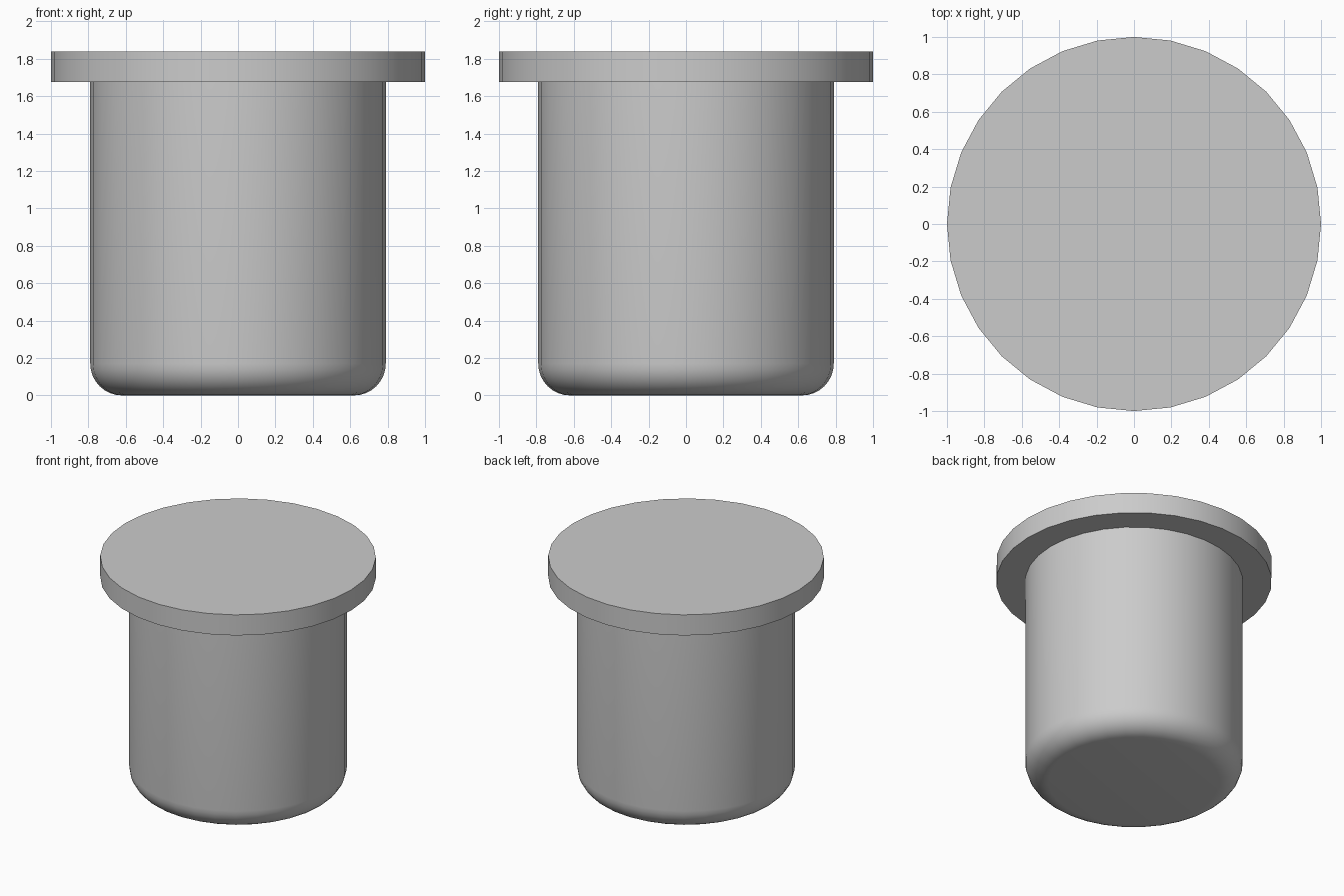
import bpy, bmesh, math

if "Cube" in bpy.data.objects:
    bpy.data.objects.remove(bpy.data.objects["Cube"])

SIDES = 32
BODY_R, FLANGE_R = 0.79, 1.0
FLANGE_Z, TOP_Z = 1.675, 1.84
FILLET = 0.17

grey = bpy.data.materials.new("light grey")
grey.diffuse_color = (0.6, 0.6, 0.6, 1)
grey.use_nodes = True
grey.node_tree.nodes["Principled BSDF"].inputs["Base Color"].default_value = grey.diffuse_color


def lathe(name, profile):
    """Revolve (radius, z) points around z; a radius of 0 is closed with a flat cap."""
    bm = bmesh.new()
    rings = []
    for r, z in profile:
        if r > 0:
            rings.append([bm.verts.new((r * math.cos(2 * math.pi * i / SIDES),
                                        r * math.sin(2 * math.pi * i / SIDES), z))
                          for i in range(SIDES)])
    for a, b in zip(rings, rings[1:]):
        for i in range(SIDES):
            j = (i + 1) % SIDES
            bm.faces.new((a[i], a[j], b[j], b[i]))
    if profile[0][0] == 0:
        bm.faces.new(rings[0][::-1])
    if profile[-1][0] == 0:
        bm.faces.new(rings[-1])
    mesh = bpy.data.meshes.new(name)
    bm.to_mesh(mesh)
    bm.free()
    mesh.materials.append(grey)
    obj = bpy.data.objects.new(name, mesh)
    bpy.context.collection.objects.link(obj)
    bpy.ops.object.select_all(action='DESELECT')
    obj.select_set(True)
    bpy.context.view_layer.objects.active = obj
    bpy.ops.object.shade_smooth_by_angle(angle=math.radians(30))
    return obj


# Cylindrical body with a rounded bottom edge
steps = 8
fillet = [(BODY_R - FILLET + FILLET * math.sin(t), FILLET - FILLET * math.cos(t))
          for t in (math.pi / 2 * k / steps for k in range(steps + 1))]
lathe("plug_body", [(0, 0)] + fillet + [(BODY_R, FLANGE_Z)])

# Wide flat flange: underside ring, rim and top
lathe("top_flange", [(BODY_R, FLANGE_Z), (FLANGE_R, FLANGE_Z),
                     (FLANGE_R, TOP_Z), (0, TOP_Z)])
